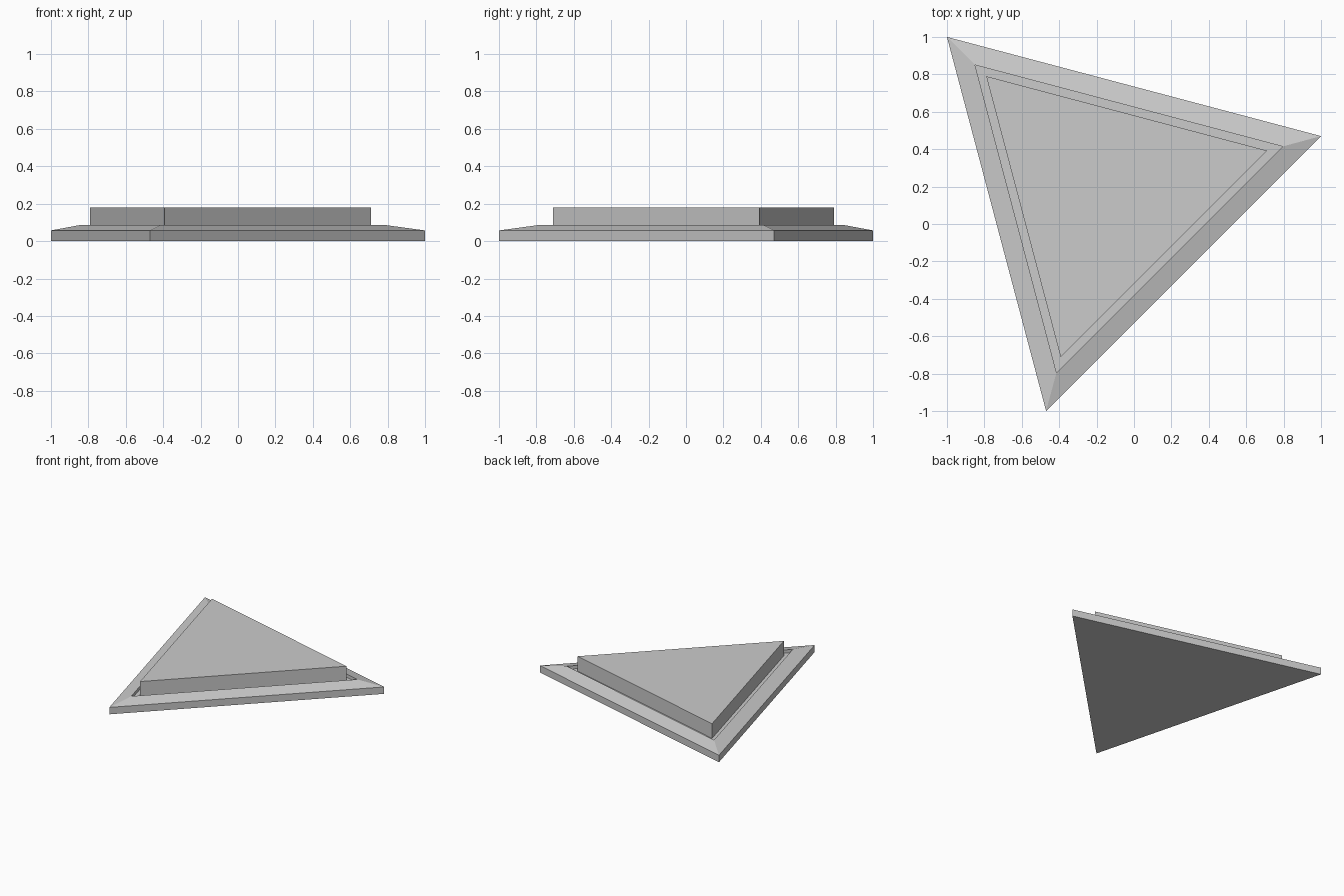
import bpy, bmesh

if "Cube" in bpy.data.objects:
    bpy.data.objects.remove(bpy.data.objects["Cube"])

# Triangle corner directions around the shared centre
CENTRE = (-0.157, 0.157)
OUTER = [(-1.0, 1.0), (-0.47, -1.0), (1.0, 0.47)]
RIM, PANEL = 0.822, 0.751   # size of inner rim edge and raised panel

grey = bpy.data.materials.new("light grey")
grey.diffuse_color = (0.6, 0.6, 0.6, 1)
grey.use_nodes = True
grey.node_tree.nodes["Principled BSDF"].inputs["Base Color"].default_value = grey.diffuse_color


def tri_stack(name, levels):
    """Solid from stacked triangle outlines, each (scale, z), capped at both ends."""
    bm = bmesh.new()
    rings = [[bm.verts.new((CENTRE[0] + (x - CENTRE[0]) * s,
                            CENTRE[1] + (y - CENTRE[1]) * s, z))
              for x, y in OUTER] for s, z in levels]
    for a, b in zip(rings, rings[1:]):
        for i in range(3):
            j = (i + 1) % 3
            bm.faces.new((a[i], a[j], b[j], b[i]))
    bm.faces.new(rings[0][::-1])
    bm.faces.new(rings[-1])
    bmesh.ops.recalc_face_normals(bm, faces=bm.faces)
    me = bpy.data.meshes.new(name)
    bm.to_mesh(me)
    bm.free()
    me.materials.append(grey)
    ob = bpy.data.objects.new(name, me)
    bpy.context.collection.objects.link(ob)
    return ob


# Base tray: upright edge, sloped rim, then a step down to the recessed floor
tri_stack("base_tray", [(1, 0), (1, 0.057), (RIM, 0.085), (RIM, 0.059)])

# Raised panel standing on the tray floor
tri_stack("raised_panel", [(PANEL, 0.059), (PANEL, 0.18)])
